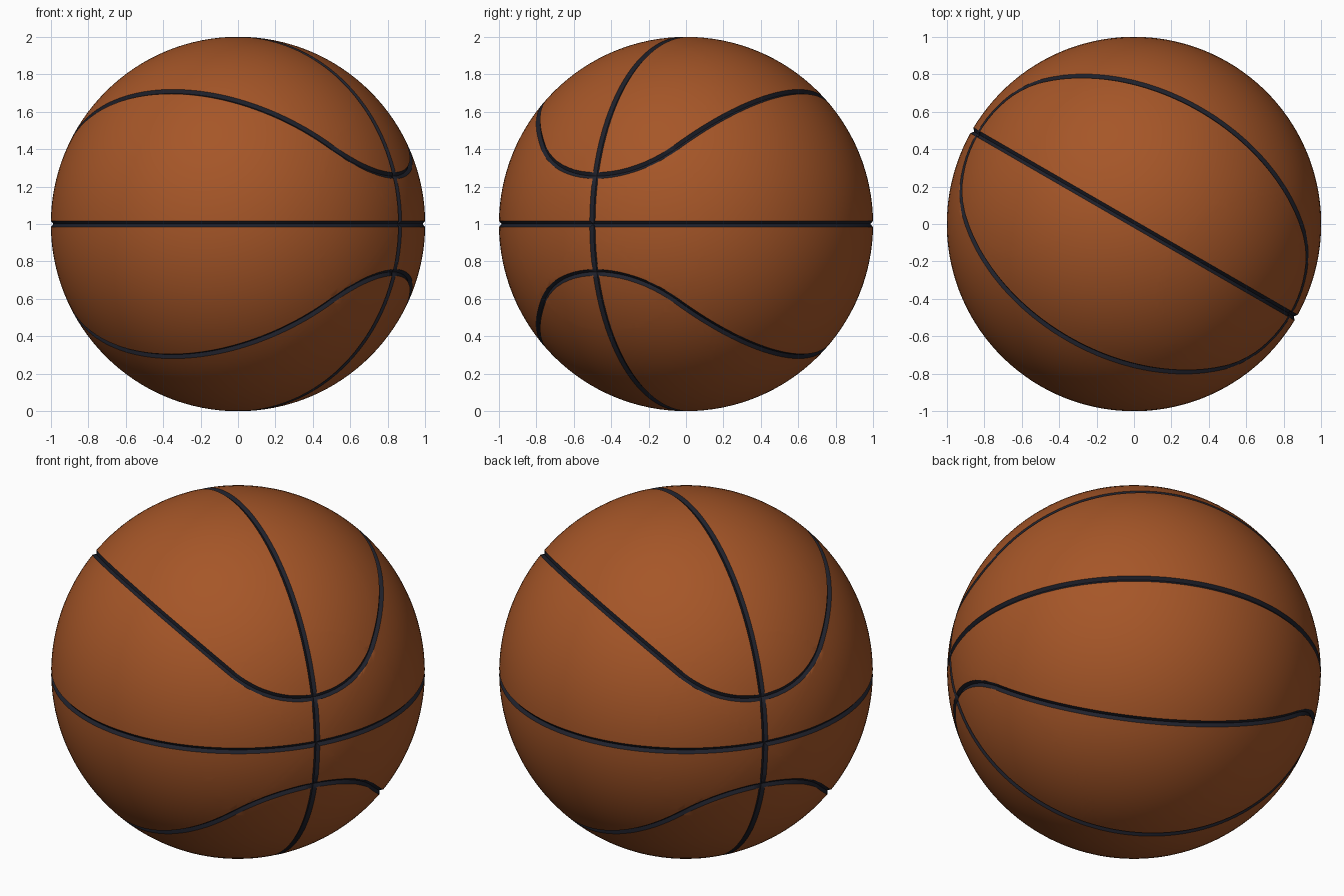
import bpy, bmesh, math
from mathutils import Vector, Matrix

if "Cube" in bpy.data.objects:
    bpy.data.objects.remove(bpy.data.objects["Cube"])

HALF = 0.017      # half seam width
DEPTH = 0.014     # groove depth
R2 = math.sqrt(0.5)
FILLET = math.radians(30)        # radius of the rounded seam corners
JOIN = math.sqrt(2 / 3)          # |x| where straight seams meet the corners


def material(name, rgb):
    m = bpy.data.materials.new(name)
    m.diffuse_color = (*rgb, 1)
    m.use_nodes = True
    m.node_tree.nodes["Principled BSDF"].inputs["Base Color"].default_value = m.diffuse_color
    return m


def seam_distance(p):
    """Distance from a point on the unit ball to the nearest seam line."""
    x, y, z = abs(p.x), abs(p.y), abs(p.z)
    if x < JOIN:
        curved = abs(z - y) * R2
    else:
        angle = math.acos(max(-1, min(1, (x + z) * R2)))
        curved = abs(angle - FILLET)
    return min(z, y, curved)


# Ball
bm = bmesh.new()
bmesh.ops.create_uvsphere(bm, u_segments=128, v_segments=64, radius=1)


def cut(normal, offset):
    bmesh.ops.bisect_plane(bm, geom=bm.verts[:] + bm.edges[:] + bm.faces[:],
                           dist=1e-4, plane_co=Vector(normal) * offset,
                           plane_no=normal)


# Cut both borders and the middle line of every seam
for normal in ((0, 0, 1), (0, 1, 0), (0, R2, R2), (0, R2, -R2)):
    for offset in (-HALF, 0, HALF):
        cut(normal, offset)
for sx in (-1, 1):
    cut((sx, 0, 0), JOIN)
    for sz in (-1, 1):
        for d in (-HALF, 0, HALF):
            cut((sx * R2, 0, sz * R2), math.cos(FILLET + d))

bmesh.ops.remove_doubles(bm, verts=bm.verts[:], dist=0.0004)
for v in bm.verts:
    v.co.normalize()

# Seam faces take the dark colour
for f in bm.faces:
    f.smooth = True
    f.material_index = int(seam_distance(f.calc_center_median().normalized()) < HALF)

# Sink the seams into shallow grooves
for v in bm.verts:
    v.co *= 1 - DEPTH * max(0, 1 - seam_distance(v.co) / HALF)

# Turn the ball and stand it on the ground
bm.transform(Matrix.Translation((0, 0, 1)) @ Matrix.Rotation(math.radians(-30), 4, 'Z'))

mesh = bpy.data.meshes.new("ball")
bm.to_mesh(mesh)
bm.free()
mesh.materials.append(material("orange_leather", (0.38, 0.093, 0.021)))
mesh.materials.append(material("dark_seam", (0.014, 0.0155, 0.025)))
ball = bpy.data.objects.new("ball", mesh)
bpy.context.collection.objects.link(ball)
bpy.context.view_layer.objects.active = ball
ball.select_set(True)
bpy.ops.object.shade_smooth_by_angle(angle=math.radians(30))
